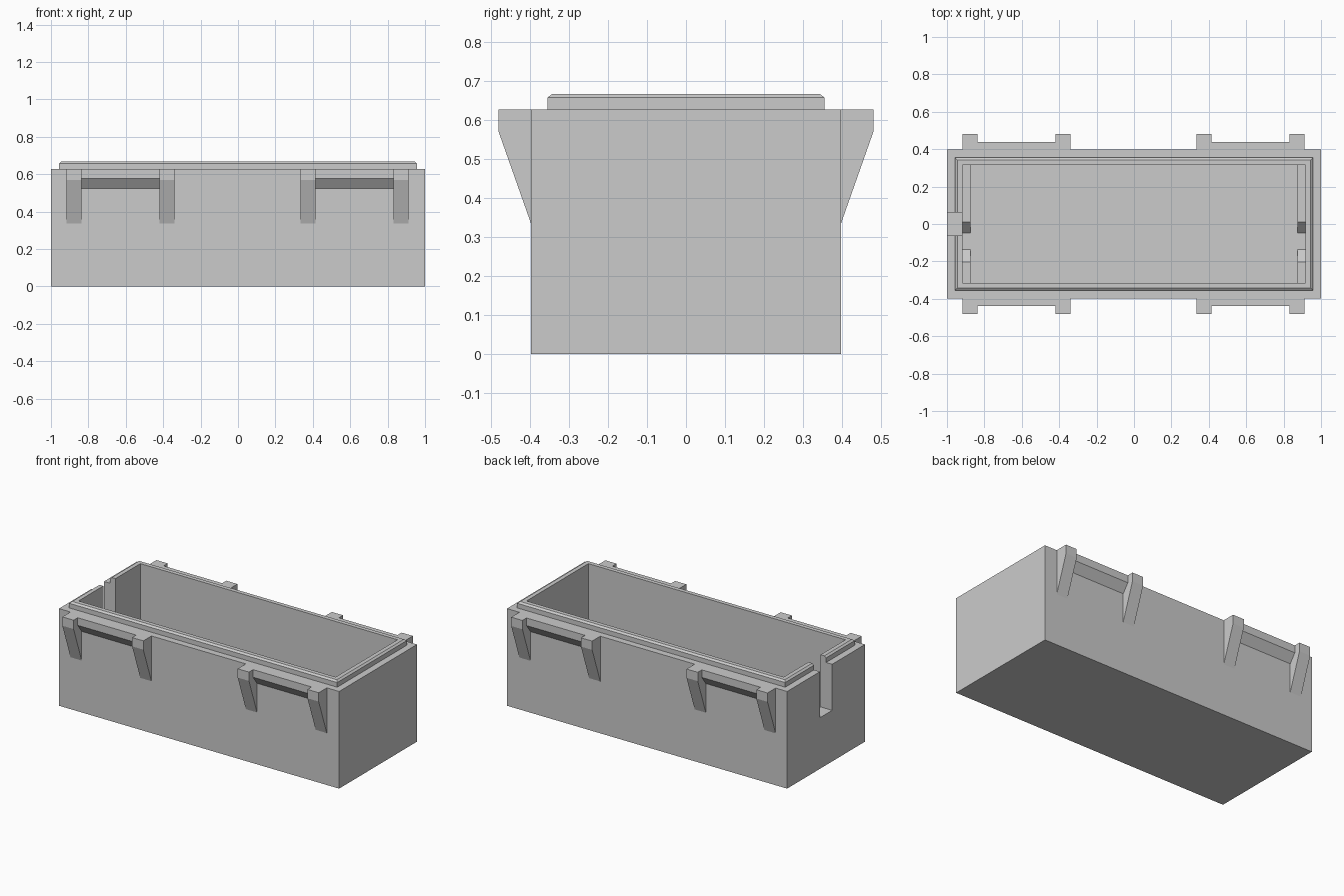
import bpy, bmesh

default = bpy.data.objects.get("Cube")
if default:
    bpy.data.objects.remove(default, do_unlink=True)

GREY = (0.6, 0.6, 0.6, 1)
mat = bpy.data.materials.new("light_grey")
mat.use_nodes = True
mat.diffuse_color = GREY
mat.node_tree.nodes["Principled BSDF"].inputs["Base Color"].default_value = GREY

WALL_Y, RIM_Z = 0.397, 0.627
IN_X, IN_Y, FLOOR = 0.918, 0.315, 0.08


def finish(name, bm):
    bmesh.ops.recalc_face_normals(bm, faces=bm.faces[:])
    mesh = bpy.data.meshes.new(name)
    bm.to_mesh(mesh)
    bm.free()
    mesh.materials.append(mat)
    obj = bpy.data.objects.new(name, mesh)
    bpy.context.collection.objects.link(obj)
    return obj


def loft(name, rings):
    """Rectangular rings (half x, half y, z) joined into a closed solid."""
    bm = bmesh.new()
    loops = [[bm.verts.new((sx * x, sy * y, z))
              for sx, sy in ((-1, -1), (1, -1), (1, 1), (-1, 1))]
             for x, y, z in rings]
    for a, b in zip(loops, loops[1:]):
        for i in range(4):
            j = (i + 1) % 4
            bm.faces.new((a[i], a[j], b[j], b[i]))
    bm.faces.new(loops[0])
    bm.faces.new(loops[-1])
    return finish(name, bm)


def extrude_x(name, profile, x0, x1):
    """Prism along x from a (y, z) profile."""
    bm = bmesh.new()
    a = [bm.verts.new((x0, y, z)) for y, z in profile]
    b = [bm.verts.new((x1, y, z)) for y, z in profile]
    bm.faces.new(a)
    bm.faces.new(b)
    for i in range(len(a)):
        j = (i + 1) % len(a)
        bm.faces.new((a[i], a[j], b[j], b[i]))
    return finish(name, bm)


# Open tray with a raised, chamfered lip
tray = loft("tray_body", [
    (1, WALL_Y, 0), (1, WALL_Y, RIM_Z), (0.957, 0.355, RIM_Z),
    (0.957, 0.355, 0.657), (0.945, 0.342, 0.667),
    (IN_X, IN_Y, 0.667), (IN_X, IN_Y, FLOOR)])

# Cable notch through the right end wall
cutter = extrude_x("notch_cutter",
                   [(-0.062, 0.33), (0.062, 0.33), (0.062, 0.8), (-0.062, 0.8)],
                   -1.1, -0.9)
cutter.hide_render = True
mod = tray.modifiers.new("notch", "BOOLEAN")
mod.operation = "DIFFERENCE"
mod.solver = "EXACT"
mod.object = cutter
bpy.context.view_layer.objects.active = tray
bpy.ops.object.modifier_apply(modifier=mod.name)
bpy.data.objects.remove(cutter, do_unlink=True)

# Hinge brackets and the bars between them, on both long sides
BRACKET_W = 0.08
bracket = [(0.39, RIM_Z), (0.48, RIM_Z), (0.48, 0.57), (WALL_Y, 0.335), (0.39, 0.335)]
bar = [(0.39, RIM_Z), (0.438, RIM_Z), (0.438, 0.578), (WALL_Y, 0.523), (0.39, 0.523)]
for side, sign in (("front", -1), ("back", 1)):
    arm = [(sign * y, z) for y, z in bracket]
    rail = [(sign * y, z) for y, z in bar]
    for end, start in (("right", -0.918), ("left", 0.334)):
        inner = start + 0.498
        extrude_x(f"{side}_{end}_bracket_outer", arm, start, start + BRACKET_W)
        extrude_x(f"{side}_{end}_bracket_inner", arm, inner, inner + BRACKET_W)
        extrude_x(f"{side}_{end}_bar", rail, start + BRACKET_W, inner)

# Low sloped ledges inside both ends
LEDGE = FLOOR + 0.06
long_ledge = [(IN_Y, FLOOR), (IN_Y, LEDGE), (0.012, LEDGE), (-0.048, FLOOR)]
short_ledge = [(-IN_Y, FLOOR), (-IN_Y, LEDGE), (-0.203, LEDGE), (-0.135, FLOOR)]
for end, sign in (("right", -1), ("left", 1)):
    extrude_x(f"{end}_long_ledge", long_ledge, sign * 0.874, sign * IN_X)
    extrude_x(f"{end}_short_ledge", short_ledge, sign * 0.874, sign * IN_X)
